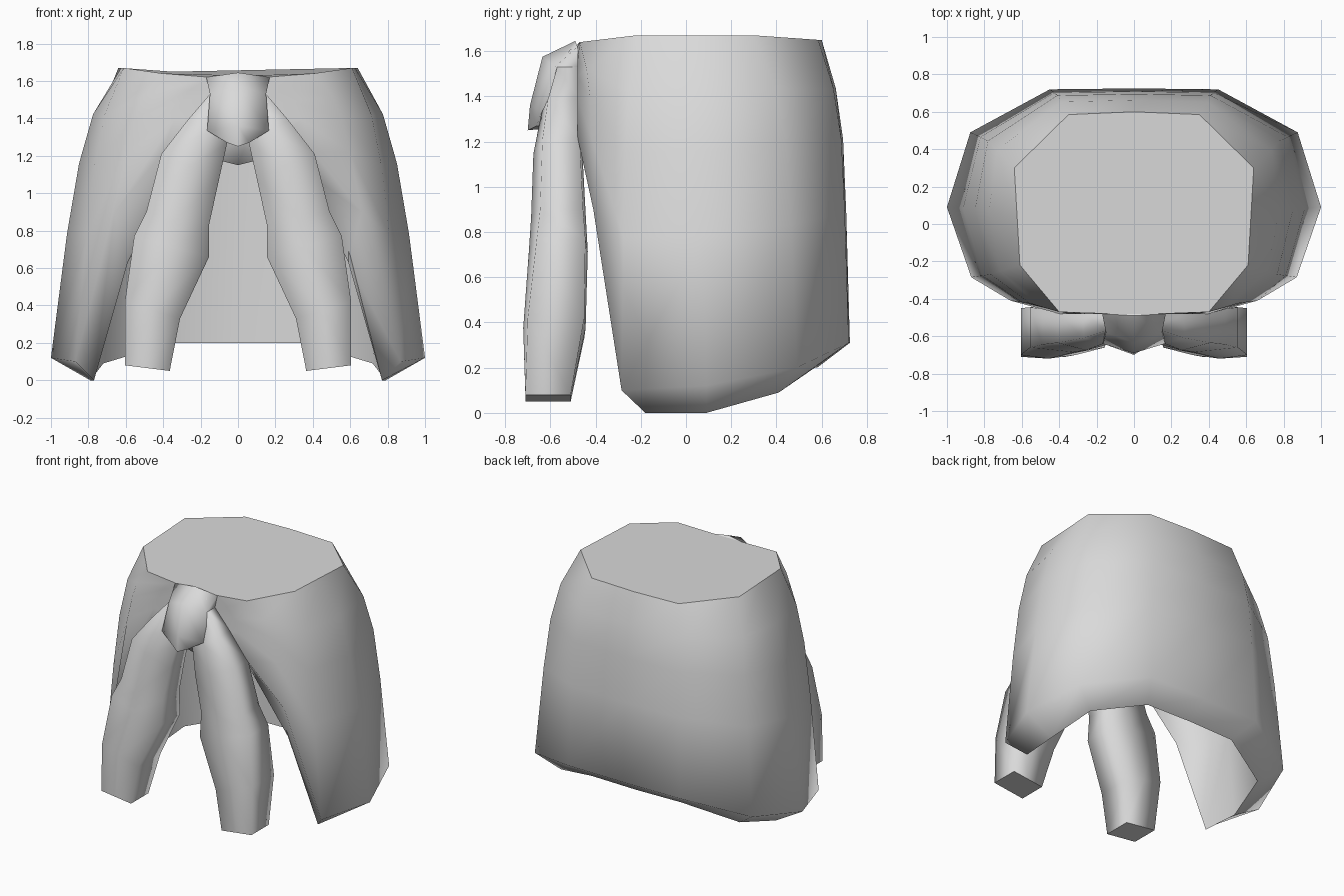
import bpy, bmesh, math
from mathutils import Vector

if "Cube" in bpy.data.objects:
    bpy.data.objects.remove(bpy.data.objects["Cube"])

cloth = bpy.data.materials.new("grey cloth")
cloth.diffuse_color = (0.7, 0.7, 0.7, 1)
cloth.use_nodes = True
cloth.node_tree.nodes["Principled BSDF"].inputs["Base Color"].default_value = cloth.diffuse_color


def mirror_x(p):
    return Vector((-p[0], p[1], p[2]))


def loft(name, rings, crease=None):
    """Skin a list of equal closed rings and cap both ends; caps and one crease ring stay sharp."""
    bm = bmesh.new()
    rows = [[bm.verts.new(p) for p in ring] for ring in rings]
    n = len(rows[0])
    for a, b in zip(rows, rows[1:]):
        for i in range(n):
            j = (i + 1) % n
            bm.faces.new((a[i], a[j], b[j], b[i]))
    caps = [bm.faces.new(rows[0]), bm.faces.new(rows[-1][::-1])]
    bmesh.ops.recalc_face_normals(bm, faces=bm.faces)
    for f in bm.faces:
        f.smooth = True
    for cap in caps:
        for e in cap.edges:
            e.smooth = False
    if crease is not None:
        ring = rows[crease]
        for i in range(n):
            bm.edges.get((ring[i], ring[(i + 1) % n])).smooth = False
    mesh = bpy.data.meshes.new(name)
    bm.to_mesh(mesh)
    bm.free()
    mesh.materials.append(cloth)
    obj = bpy.data.objects.new(name, mesh)
    bpy.context.collection.objects.link(obj)
    return obj


# Skirt: columns from centre back to centre front (waist, outer hem, inner hem)
columns = [
    ((0, .60, 1.65), (0, .725, .31), (0, .58, .20)),
    ((.35, .585, 1.65), (.45, .72, .31), (.36, .57, .20)),
    ((.64, .30, 1.67), (.875, .49, .20), (.72, .41, .09)),
    ((.625, .04, 1.67), (1.0, .09, .12), (.79, .09, 0)),
    ((.61, -.22, 1.67), (.87, -.285, .10), (.77, -.18, 0)),
    ((.40, -.47, 1.64), (.66, -.41, .90), (.59, -.27, .63)),
    ((.15, -.48, 1.62), (.40, -.48, 1.22), (.34, -.38, 1.13)),
    ((.08, -.48, 1.63), (.08, -.48, 1.17), (.08, -.40, 1.17)),
    ((0, -.48, 1.63), (0, -.48, 1.15), (0, -.40, 1.16)),
]
# (drop, sideways swell, depth swell) along the outside wall
bulge = [(0, 0, 0), (.16, .40, .5), (.33, .6, .76), (.57, .77, .87), (1, 1, 1)]


def wall(top, hem, drop, side, depth):
    return Vector((top[0] + (hem[0] - top[0]) * side,
                   top[1] + (hem[1] - top[1]) * depth,
                   top[2] + (hem[2] - top[2]) * drop))


def full_ring(half):
    return [Vector(p) for p in half] + [mirror_x(p) for p in half[-2:0:-1]]


skirt_rings = [full_ring([wall(t, h, *b) for t, h, _ in columns]) for b in bulge]
for b in ((1, 1, 1), (.5, .6, .6), (0, 0, 0)):   # lining, up to a hidden ceiling
    half = []
    for t, _, inner in columns:
        ceiling = (t[0] * 1.1, t[1] * .92, 1.22)
        half.append(wall(ceiling, inner, *b))
    skirt_rings.append(full_ring(half))
loft("skirt", skirt_rings, crease=5)

# Knot: half width, front y, side y, back y, front z, side z
knot = [
    (.17, -.49, -.48, -.46, 1.645, 1.62),
    (.15, -.635, -.58, -.46, 1.575, 1.53),
    (.165, -.69, -.64, -.46, 1.36, 1.335),
    (.06, -.70, -.66, -.50, 1.25, 1.27),
]
loft("knot", [[Vector(p) for p in ((0, yf, zf), (w, ys, zs), (w, yb, zs),
                                   (0, yb, zs), (-w, yb, zs), (-w, ys, zs))]
              for w, yf, ys, yb, zf, zs in knot])

# Hanging sash tails: inner x, inner z, outer x, outer z, front y, back y, front swell
tail = [
    (.03, 1.46, .10, 1.61, -.51, -.47, .01),
    (.05, 1.37, .15, 1.53, -.57, -.47, .01),
    (.06, 1.26, .27, 1.39, -.61, -.47, .03),
    (.10, 1.08, .41, 1.21, -.635, -.47, .04),
    (.155, .83, .49, .90, -.645, -.455, .04),
    (.155, .66, .555, .77, -.66, -.445, .035),
    (.31, .33, .605, .42, -.70, -.45, .02),
    (.365, .05, .605, .08, -.71, -.51, 0),
]


def tail_ring(xi, zi, xo, zo, yf, yb, swell):
    xm, zm = (xi + xo) / 2, (zi + zo) / 2
    return [Vector(p) for p in ((xi, yf, zi), (xm, yf - swell, zm), (xo, yf, zo),
                                (xo, yb, zo), (xm, yb + swell * .3, zm), (xi, yb, zi))]


rings = [tail_ring(*row) for row in tail]
loft("right_tail", rings)
loft("left_tail", [[mirror_x(p) for p in ring] for ring in rings])
